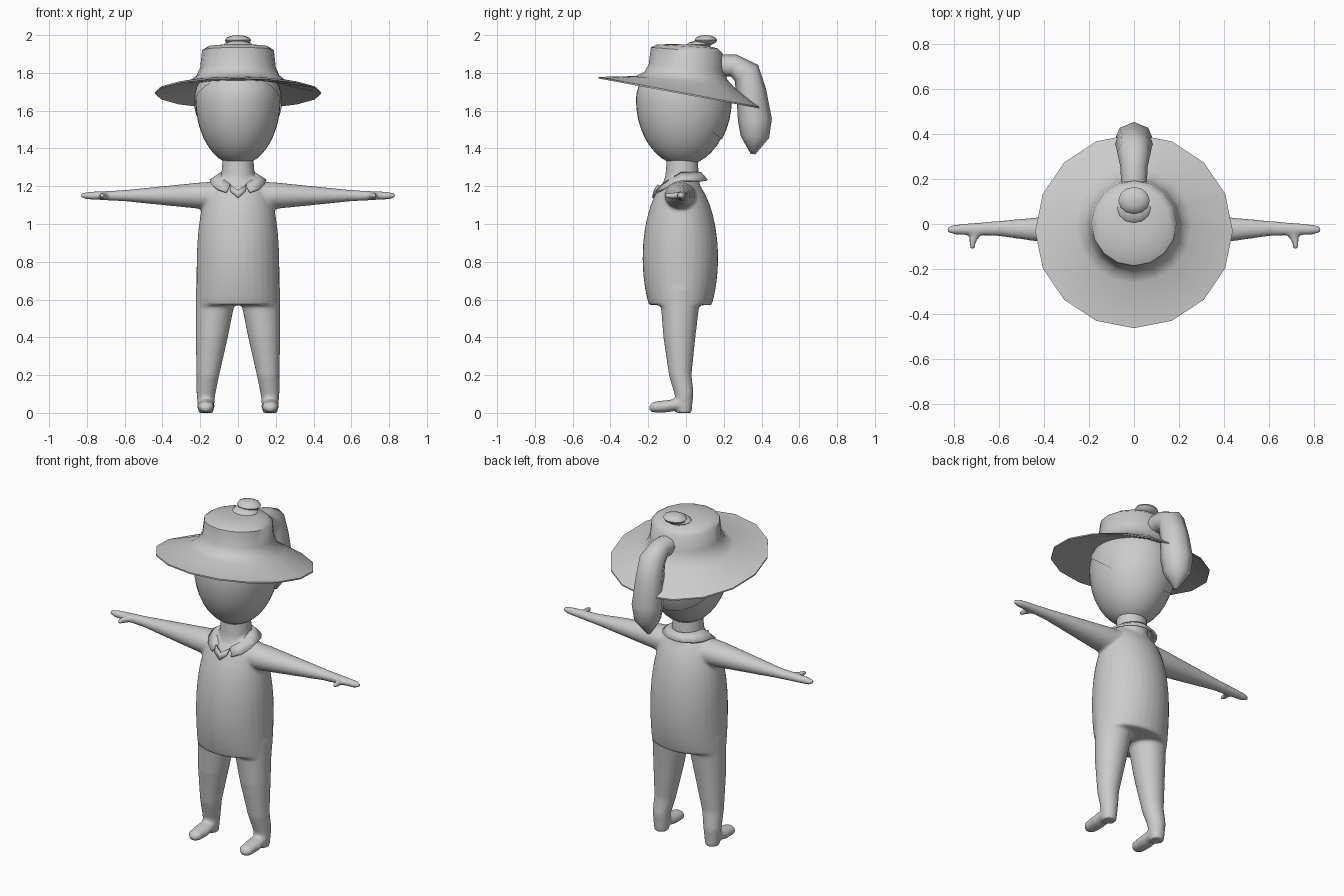
import bpy, bmesh, math
from mathutils import Matrix, Vector

cube = bpy.data.objects.get("Cube")
if cube:
    bpy.data.objects.remove(cube, do_unlink=True)

shade = (0.6, 0.6, 0.6, 1)
grey = bpy.data.materials.new("plain_grey")
grey.use_nodes = True
grey.diffuse_color = shade
grey.node_tree.nodes["Principled BSDF"].inputs["Base Color"].default_value = shade


def skin(bm, rings, sides):
    """Closed surface through rings given as (placement matrix, radius_a, radius_b)."""
    angles = [math.tau * i / sides for i in range(sides)]
    loops = [[bm.verts.new(place @ Vector((a * math.cos(t), b * math.sin(t), 0))) for t in angles]
             for place, a, b in rings]
    for low, high in zip(loops, loops[1:]):
        for i in range(sides):
            bm.faces.new((low[i - 1], low[i], high[i], high[i - 1]))
    bm.faces.new(loops[0])
    bm.faces.new(loops[-1])


def tube(bm, points, squash=1, sides=24):
    """Tube along (x, y, z, radius) points, with each ring square to the path."""
    centres = [Vector(p[:3]) for p in points]
    rings = []
    for i, point in enumerate(points):
        along = centres[min(i + 1, len(points) - 1)] - centres[max(i - 1, 0)]
        turn = Vector((0, 0, 1)).rotation_difference(along).to_matrix().to_4x4()
        radius = point[3]
        rings.append((Matrix.Translation(centres[i]) @ turn, radius, radius * squash))
    skin(bm, rings, sides)


def ball(bm, centre, size, segments):
    place = Matrix.Translation(centre) @ Matrix.Diagonal((*size, 1))
    return bmesh.ops.create_uvsphere(bm, u_segments=segments, v_segments=segments // 2,
                                     radius=1, matrix=place)["verts"]


def finish(name, bm, sharp=50):
    bmesh.ops.recalc_face_normals(bm, faces=bm.faces)
    mesh = bpy.data.meshes.new(name)
    bm.to_mesh(mesh)
    bm.free()
    mesh.materials.append(grey)
    obj = bpy.data.objects.new(name, mesh)
    bpy.context.collection.objects.link(obj)
    bpy.ops.object.select_all(action="DESELECT")
    obj.select_set(True)
    bpy.context.view_layer.objects.active = obj
    bpy.ops.object.shade_smooth_by_angle(angle=math.radians(sharp))
    return obj


# Torso: deepest at the belly, narrowing towards the shoulders
bm = bmesh.new()
bottom, top, belly = 0.57, 1.25, 0.82
steps = 14
rings = []
for i in range(steps + 1):
    t = i / steps
    z = bottom + (top - bottom) * t
    width = 0.22 * (1 - 0.4 * t ** 4)
    depth = 0.2 * math.sqrt(1 - ((z - belly) / 0.45) ** 2)
    rings.append((Matrix.Translation((0, -0.03, z)), width, depth))
skin(bm, rings, sides=32)
tube(bm, [(0, -0.03, 1.15, 0.11), (0, -0.02, 1.25, 0.09), (0, -0.02, 1.37, 0.08)])

# Limbs on both sides
for side in (-1, 1):
    foot_x = side * 0.17
    # leg, from heel to hip
    tube(bm, [(foot_x, -0.01, 0, 0.04), (foot_x, -0.01, 0.1, 0.05),
              (side * 0.16, -0.03, 0.2, 0.06), (side * 0.14, -0.035, 0.4, 0.085),
              (side * 0.115, -0.03, 0.65, 0.11)])
    # foot, from ankle to toe
    tube(bm, [(foot_x, -0.01, 0.05, 0.042), (foot_x, -0.1, 0.035, 0.047),
              (foot_x, -0.17, 0.03, 0.042), (foot_x, -0.195, 0.02, 0.02)], squash=0.7)
    # arm with a flattened hand
    tube(bm, [(side * 0.1, -0.03, 1.15, 0.075), (side * 0.2, -0.03, 1.15, 0.07),
              (side * 0.6, -0.02, 1.15, 0.03), (side * 0.8, -0.025, 1.15, 0.02),
              (side * 0.835, -0.025, 1.15, 0.01)], squash=1.15)
    # thumb
    tube(bm, [(side * 0.7, -0.03, 1.15, 0.022), (side * 0.72, -0.08, 1.15, 0.017),
              (side * 0.72, -0.115, 1.15, 0.01)])

# Fuse the torso and limbs into one smooth skin
body = finish("body", bm)
fuse = body.modifiers.new("fuse", "REMESH")
fuse.mode = "VOXEL"
fuse.voxel_size = 0.009
fuse.use_smooth_shade = True
soften = body.modifiers.new("soften", "SMOOTH")
soften.factor = 0.5
soften.iterations = 8


def egg(grow):
    """Head shape: an ellipsoid with a shortened upper half."""
    shape = bmesh.new()
    centre = Vector((0, -0.015, 1.66))
    for v in ball(shape, centre, (0.225 * grow, 0.25 * grow, 0.35), 40):
        if v.co.z > centre.z:
            v.co.z = centre.z + (v.co.z - centre.z) * 0.6
    return shape


# Head, and a hair shell sliced along a line from temple to nape
finish("head", egg(1))
bm = egg(1.03)
bmesh.ops.bisect_plane(bm, geom=bm.verts[:] + bm.edges[:] + bm.faces[:],
                       plane_co=(0, -0.1, 1.68), plane_no=(0, 0.8, 1), clear_inner=True)
finish("hair_back", bm)

# Hat: faceted brim into crown, tipped back more where it is wider
bm = bmesh.new()
profile = [(1.74, 0.22), (1.69, 0.44), (1.698, 0.44), (1.755, 0.26), (1.785, 0.22),
           (1.83, 0.2), (1.92, 0.19), (1.94, 0.16), (1.95, 0.08)]
skin(bm, [(Matrix.Translation((0, 0.03 - 0.14 * r, z))
           @ Matrix.Rotation(math.radians(-24 * r), 4, "X"), r, r) for z, r in profile], sides=16)
finish("hat", bm)

# Hair coming through the hat top: a flat base and a bun
for name, centre, size in (("bun_base", (0, 0.07, 1.95), (0.075, 0.065, 0.02)),
                           ("bun", (0, 0.105, 1.973), (0.07, 0.06, 0.027))):
    bm = bmesh.new()
    ball(bm, centre, size, 12)
    finish(name, bm)

# Ponytail, from its tip up into the back of the crown
bm = bmesh.new()
tube(bm, [(0, 0.355, 1.37, 0.012), (0, 0.365, 1.46, 0.075), (0, 0.365, 1.55, 0.09),
          (0, 0.345, 1.7, 0.08), (0, 0.32, 1.8, 0.075), (0, 0.25, 1.84, 0.06),
          (0, 0.15, 1.84, 0.057)], sides=8)
finish("ponytail", bm, sharp=60)

# Collar: one half swept from nape to throat and dropping in front, plus a lapel
bm = bmesh.new()
pairs = []
for i in range(8):
    a = math.radians(90 - 22 * i)
    drop = 0.07 * max(0, -math.sin(a))
    pairs.append([bm.verts.new((rx * math.cos(a), -0.03 + ry * math.sin(a), z - drop))
                  for rx, ry, z in ((0.09, 0.11, 1.275), (0.15, 0.145, 1.235))])
for (a, b), (c, d) in zip(pairs, pairs[1:]):
    bm.faces.new((a, b, d, c))
bm.faces.new([bm.verts.new(p) for p in ((0.045, -0.15, 1.21), (0.04, -0.17, 1.175),
                                        (0, -0.18, 1.14), (0, -0.17, 1.18))])
collar = finish("collar", bm)
collar.modifiers.new("halves", "MIRROR").use_clip = True
collar.modifiers.new("thickness", "SOLIDIFY").thickness = 0.012
